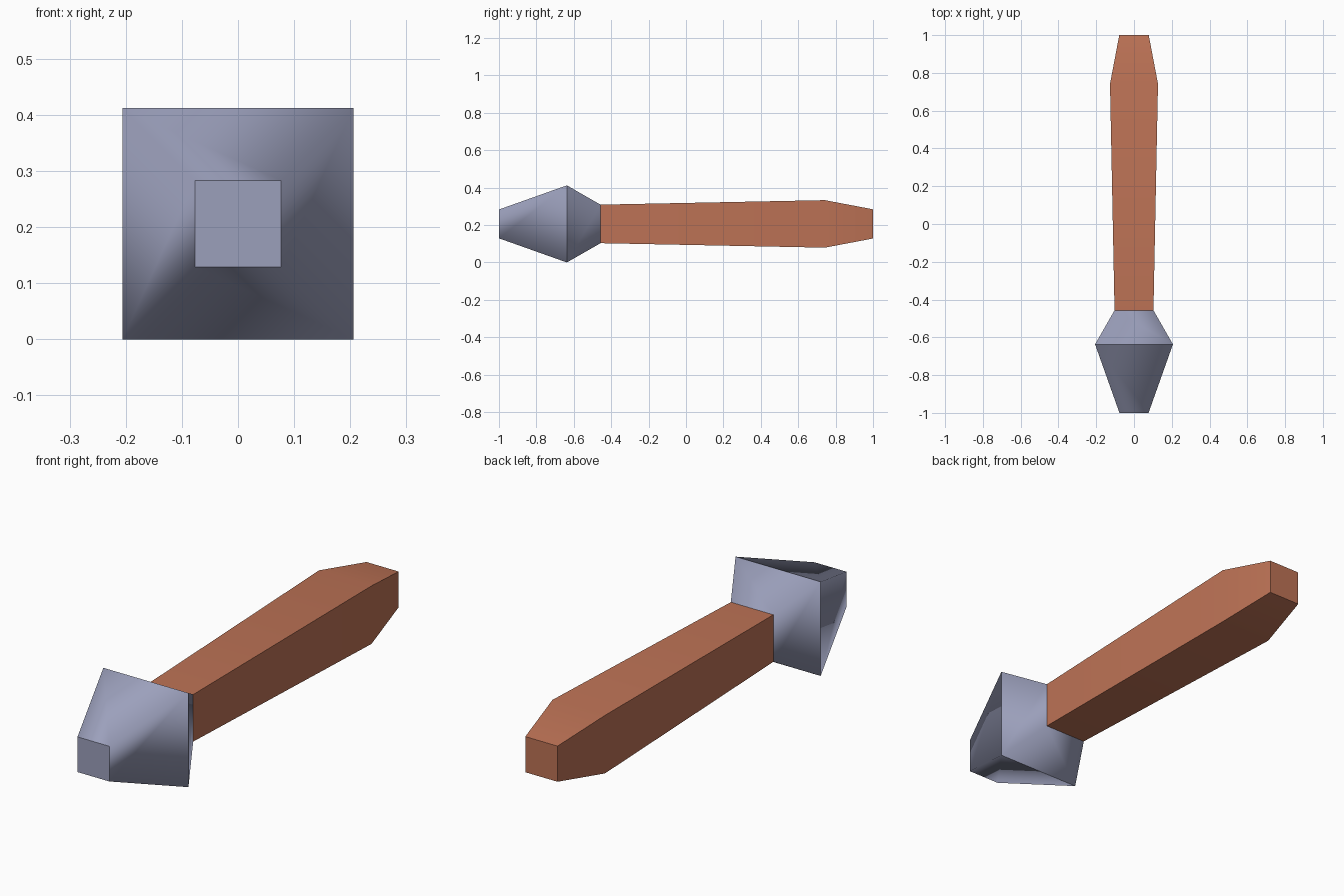
import bpy, bmesh

if "Cube" in bpy.data.objects:
    bpy.data.objects.remove(bpy.data.objects["Cube"])

CENTER_Z = 0.206


def material(name, rgb):
    m = bpy.data.materials.new(name)
    m.diffuse_color = (*rgb, 1.0)
    m.use_nodes = True
    m.node_tree.nodes["Principled BSDF"].inputs["Base Color"].default_value = m.diffuse_color
    return m


def square_loft(name, rings, mat, cap_first=False, cap_last=False, round_corners=False):
    """Loft square sections (y, half width) along y."""
    bm = bmesh.new()
    loops = [[bm.verts.new((sx * h, y, CENTER_Z + sz * h))
              for sx, sz in ((-1, -1), (1, -1), (1, 1), (-1, 1))] for y, h in rings]
    for a, b in zip(loops, loops[1:]):
        for i in range(4):
            j = (i + 1) % 4
            bm.faces.new((a[i], a[j], b[j], b[i]))
    if cap_first:
        bm.faces.new(loops[0][::-1])
    if cap_last:
        bm.faces.new(loops[-1])
    # sides run front to back with normals outward
    for f in bm.faces:
        f.normal_update()
        c = f.calc_center_median()
        out = c.copy()
        out.z -= CENTER_Z
        out.y = 0
        if out.length < 1e-4:
            out.y = c.y
        if f.normal.dot(out) < 0:
            f.normal_flip()
        f.smooth = True
    for e in bm.edges:
        lengthwise = abs(e.verts[0].co.y - e.verts[1].co.y) > 1e-4
        # head: corners blend and rings are creased; handle: the reverse
        e.smooth = lengthwise if round_corners else not lengthwise
        if any(len(f.verts) == 4 and abs(f.normal.y) > 0.99 for f in e.link_faces):
            e.smooth = False
    me = bpy.data.meshes.new(name)
    bm.to_mesh(me)
    bm.free()
    me.materials.append(mat)
    ob = bpy.data.objects.new(name, me)
    bpy.context.collection.objects.link(ob)
    return ob


steel = material("blue grey metal", (0.33, 0.35, 0.50))
wood = material("red brown wood", (0.51, 0.17, 0.092))

# Flared metal head at the front
square_loft("head", [(-1.0, 0.077), (-0.637, 0.206), (-0.457, 0.103)], steel,
            cap_first=True, round_corners=True)

# Tapered handle towards the back
square_loft("handle", [(-0.457, 0.103), (0.742, 0.127), (1.0, 0.078)], wood,
            cap_last=True)
